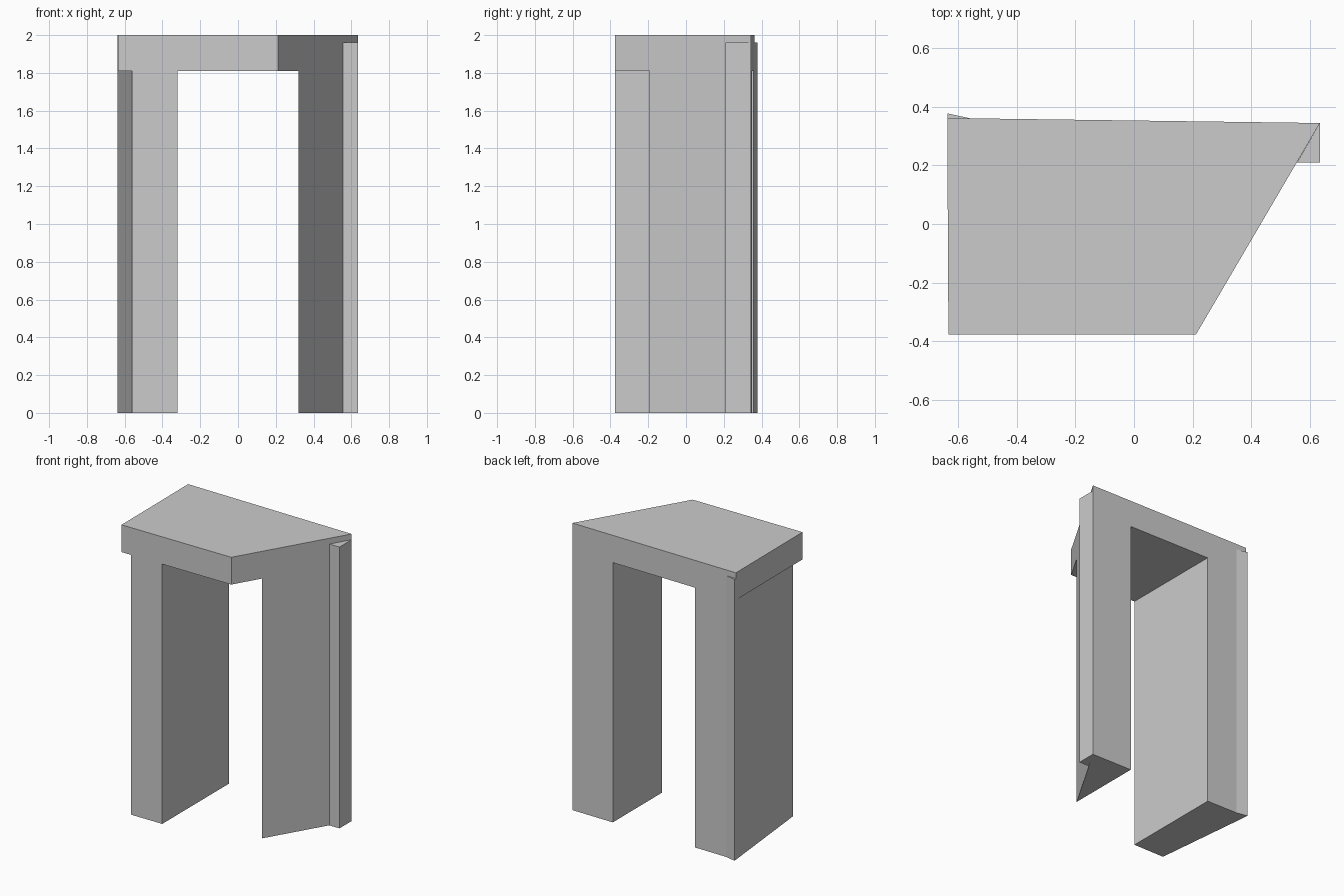
import bpy
import bmesh

if "Cube" in bpy.data.objects:
    bpy.data.objects.remove(bpy.data.objects["Cube"])


def prism(name, outline, z0, z1):
    """Extrude a plan outline straight up from z0 to z1."""
    bm = bmesh.new()
    face = bm.faces.new([bm.verts.new((x, y, z0)) for x, y in outline])
    top = bmesh.ops.extrude_face_region(bm, geom=[face], use_keep_orig=True)
    moved = [v for v in top["geom"] if isinstance(v, bmesh.types.BMVert)]
    bmesh.ops.translate(bm, verts=moved, vec=(0, 0, z1 - z0))
    bmesh.ops.recalc_face_normals(bm, faces=bm.faces)
    mesh = bpy.data.meshes.new(name)
    bm.to_mesh(mesh)
    bm.free()
    obj = bpy.data.objects.new(name, mesh)
    bpy.context.collection.objects.link(obj)
    return obj


FRONT = -0.377
LINTEL_BOTTOM, STRIP_TOP, TOP = 1.81, 1.96, 2.0


def back(x):
    """Depth of the slightly skewed back wall at x."""
    return 0.362 - (x + 0.638) * 0.0134


def diagonal(x):
    """Depth of the diagonal front right wall at x."""
    return FRONT + (x - 0.212) * (back(0.635) - FRONT) / (0.635 - 0.212)


# Lintel slab with the diagonal right side
prism("lintel", [(-0.634, FRONT), (0.212, FRONT), (0.635, back(0.635)),
                 (-0.638, back(-0.638))], LINTEL_BOTTOM, TOP)

# Left leg, its outer face slanting in towards the front
prism("left_leg", [(-0.56, FRONT), (-0.32, FRONT), (-0.32, back(-0.32)),
                   (-0.56, back(-0.56)), (-0.637, back(-0.637))],
      0, LINTEL_BOTTOM)

# Right leg, cut by the diagonal
prism("right_leg", [(0.32, diagonal(0.32)), (0.635, back(0.635)),
                    (0.32, back(0.32))], 0, LINTEL_BOTTOM)

# Corner strips that stand proud of the lintel outline
prism("left_corner_strip", [(-0.637, back(-0.637)), (-0.56, back(-0.56)),
                            (-0.638, 0.378)], 0, STRIP_TOP)
prism("right_corner_strip", [(0.557, 0.21), (0.635, 0.21),
                             (0.635, back(0.635))], 0, STRIP_TOP)
